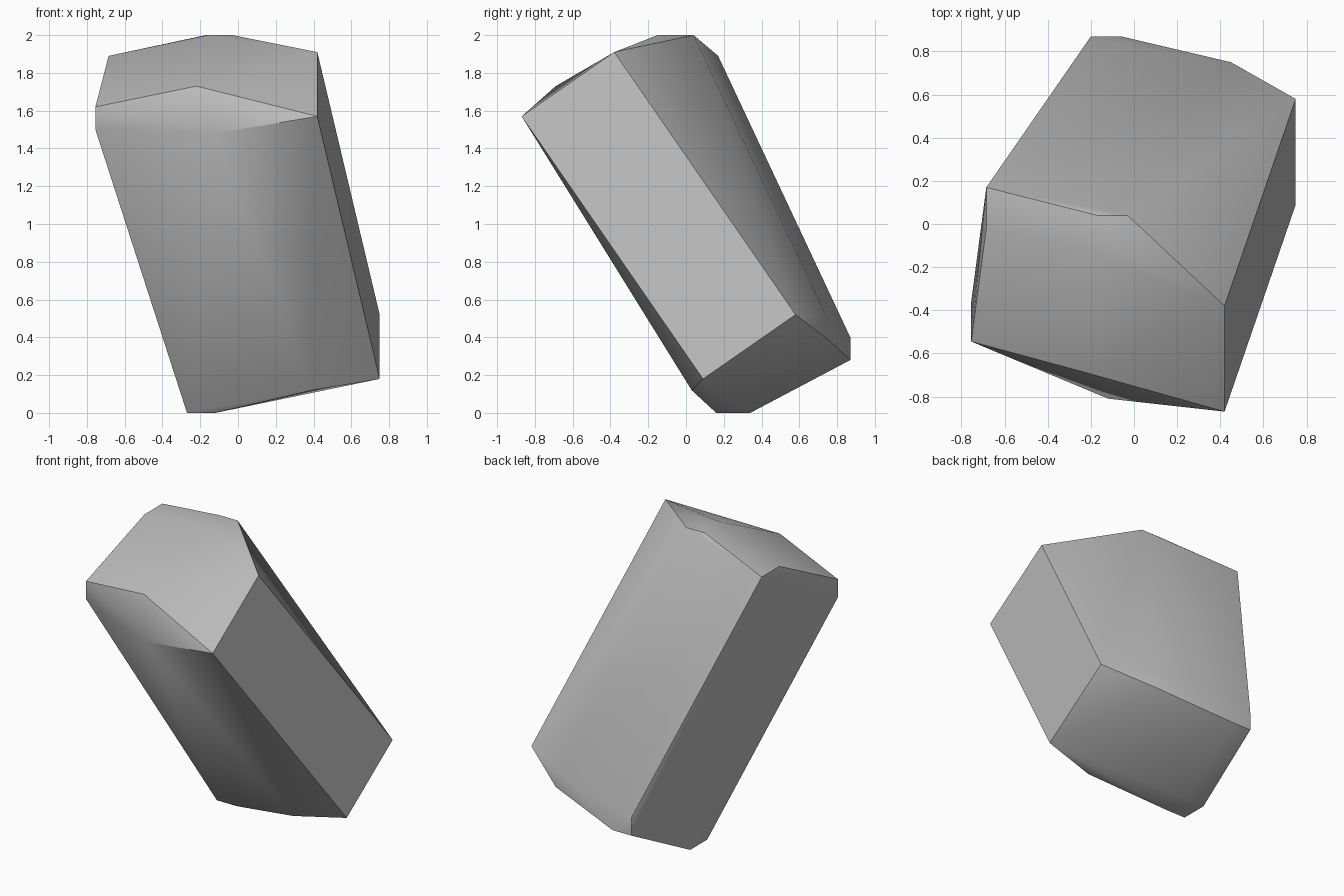
import bpy
import bmesh
from math import radians

default_cube = bpy.data.objects.get("Cube")
if default_cube:
    bpy.data.objects.remove(default_cube, do_unlink=True)


def flat_material(name, colour):
    material = bpy.data.materials.new(name)
    material.use_nodes = True
    material.diffuse_color = colour
    shader = material.node_tree.nodes["Principled BSDF"]
    shader.inputs["Base Color"].default_value = colour
    shader.inputs["Roughness"].default_value = 1
    return material


# Chipped corners of the leaning block, grouped by where they sit
corners = {
    "crown": [(-.03, .04, 2), (-.17, .04, 2), (-.03, -.15, 2), (-.16, -.15, 2)],
    "upper_left_end": [(.42, -.38, 1.91), (.42, -.87, 1.57)],
    "upper_front": [(-.22, -.69, 1.73), (-.12, -.81, 1.48), (-.68, -.55, 1.5)],
    "upper_right_end": [(-.685, .17, 1.89), (-.685, -.02, 1.89),
                        (-.755, -.36, 1.5), (-.755, -.545, 1.5),
                        (-.755, -.545, 1.62)],
    "lower_left_end": [(.75, .58, .52), (.75, .09, .18), (.39, .03, .12)],
    "lower_back": [(.45, .75, .39), (.45, .75, .5)],
    "lower_back_right": [(-.06, .87, .28), (-.2, .87, .28), (-.2, .87, .4)],
    "foot": [(-.27, .34, 0), (-.27, .16, 0), (-.12, .16, 0), (-.12, .34, 0)],
}

# Wrap the corners in a closed faceted shell
bm = bmesh.new()
for group in corners.values():
    for position in group:
        bm.verts.new(position)
hull = bmesh.ops.convex_hull(bm, input=bm.verts)
unused = [v for v in bm.verts if not v.link_faces]
bmesh.ops.delete(bm, geom=unused, context="VERTS")

# Merge nearly coplanar triangles into clean facets
bmesh.ops.dissolve_limit(bm, angle_limit=radians(1.5),
                         verts=bm.verts, edges=bm.edges)
bmesh.ops.recalc_face_normals(bm, faces=bm.faces)

mesh = bpy.data.meshes.new("rock_block")
bm.to_mesh(mesh)
bm.free()
mesh.materials.append(flat_material("stone_grey", (.5, .5, .5, 1)))

rock = bpy.data.objects.new("rock_block", mesh)
bpy.context.collection.objects.link(rock)

# Soften the small chips while keeping the main edges crisp
bpy.ops.object.select_all(action="DESELECT")
rock.select_set(True)
bpy.context.view_layer.objects.active = rock
bpy.ops.object.shade_smooth_by_angle(angle=radians(30))
